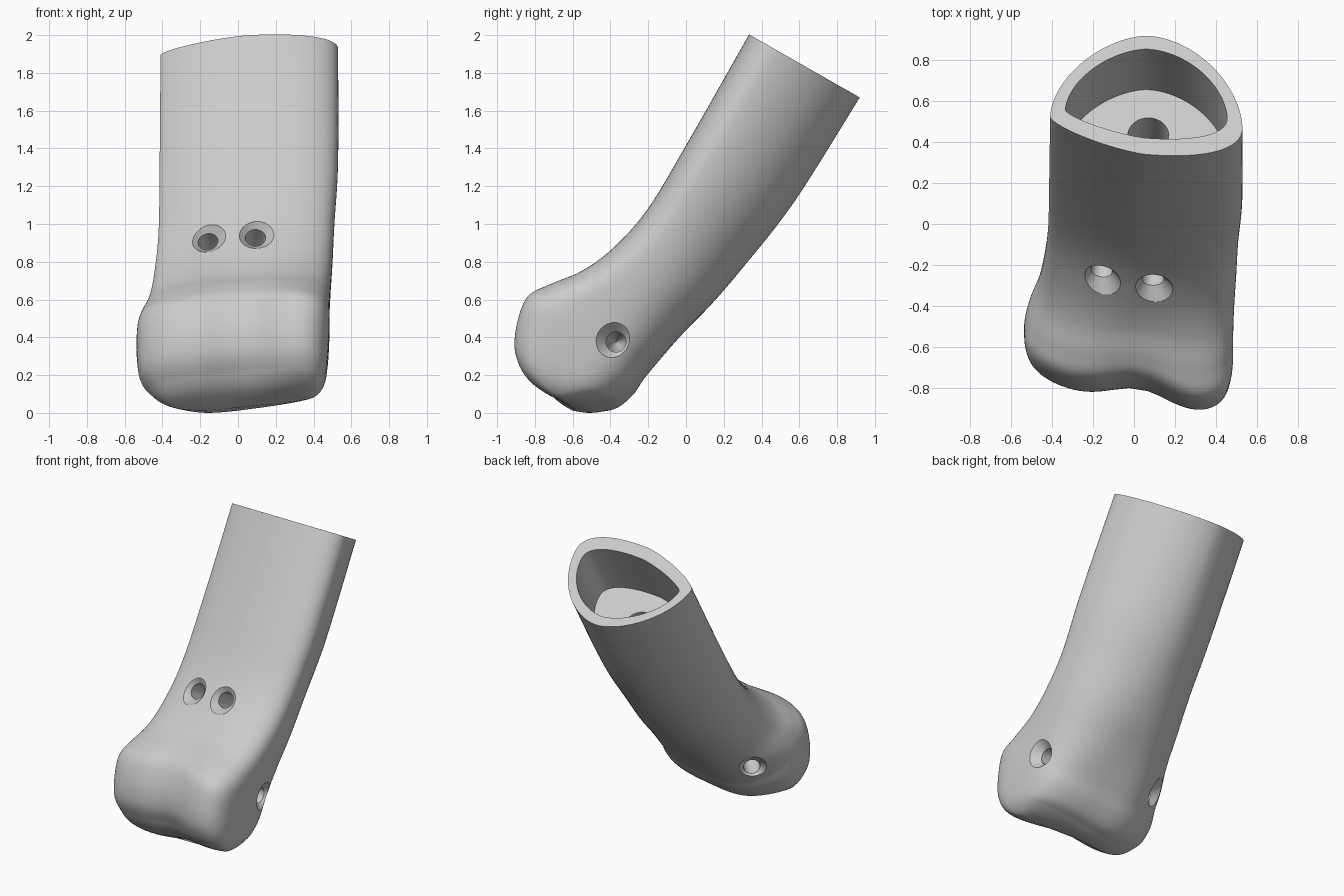
import bpy, bmesh, math
from mathutils import Vector

if "Cube" in bpy.data.objects:
    bpy.data.objects.remove(bpy.data.objects["Cube"])

grey = bpy.data.materials.new("light grey")
grey.use_nodes = True
grey.diffuse_color = (0.6, 0.6, 0.6, 1)
grey.node_tree.nodes["Principled BSDF"].inputs["Base Color"].default_value = (0.6, 0.6, 0.6, 1)

AXIS = Vector((0, 0.495, 0.869))
SIDES = 96

# Stations: front y, z; back y, z; x min, max; widest depth; front and back roundness; knuckle shear
STATIONS = [
    (.34, 2, .92, 1.67, -.41, .53, .27, 2.3, 1.75, 0),
    (0, 1.4, .575, 1.12, -.415, .53, .28, 2.5, 1.8, 0),
    (-.2, 1.07, .31, .78, -.42, .51, .3, 2.6, 1.9, 0),
    (-.38, .87, .14, .58, -.44, .5, .33, 2.8, 2.1, .05),
    (-.55, .755, -.02, .41, -.47, .49, .38, 3, 2.3, .3),
    (-.72, .695, -.14, .27, -.515, .485, .42, 3.2, 2.6, .65),
    (-.84, .64, -.22, .17, -.535, .485, .45, 3.4, 2.8, 1),
    (-.9, .5, -.28, .085, -.535, .48, .5, 3.4, 2.8, 1),
    (-.915, .36, -.36, .02, -.515, .47, .5, 3.2, 2.8, 1),
    (-.88, .25, -.44, 0, -.465, .455, .5, 3, 2.8, 1),
    (-.82, .16, -.52, 0, -.41, .43, .5, 2.8, 2.6, 1),
    (-.74, .09, -.59, .015, -.34, .4, .5, 2.5, 2.5, 1),
    (-.68, .055, -.64, .03, -.28, .36, .5, 2.5, 2.5, 1),
]


def blend(i, t):
    """Catmull-Rom blend between station i and the next."""
    p = [STATIONS[max(0, min(len(STATIONS) - 1, i + o))] for o in (-1, 0, 1, 2)]
    return [b + t / 2 * (c - a + t * (2 * a - 5 * b + 4 * c - d + t * (3 * (b - c) + d - a)))
            for a, b, c, d in zip(*p)]


def ring(s):
    """Rounded-triangle to rounded-box cross-section."""
    fy, fz, by, bz, x0, x1, wide, nf, nb, k = s
    closing = min(1, math.hypot(by - fy, bz - fz) / .5)
    points = []
    for j in range(SIDES):
        a = math.tau * j / SIDES
        c, q = math.cos(a), math.sin(a)
        n = nb if q > 0 else nf
        if c < 0:  # the right half slopes away more
            n *= 1 - .25 * k if q > 0 else 1 - .38 * (1 - k)
        elif q > 0:  # the left flank of the knuckle is flatter
            n *= 1 + .3 * k
        u = math.copysign(abs(c) ** (2 / n), c)
        h = math.copysign(abs(q) ** (2 / n), q)
        v = wide + h * ((1 - wide) if q > 0 else wide)
        v -= .06 * u * (1 - k) * (1 - v)
        x = (x0 + x1) / 2 + u * (x1 - x0) / 2
        y, z = fy + v * (by - fy), fz + v * (bz - fz)
        # Twin knuckles: one further forward, one lower
        groove = .085 * math.exp(-((x - .03) / .2) ** 2)
        lean = .5 + (.5 - v) * closing
        y += k * lean * (groove - .2 * (x - .15))
        z += k * lean * .07 * (x - .45)
        z += k * (1 - lean) * .15 * (math.hypot(x + .2, .08) - .08)
        points.append(Vector((x, y, z)))
    return points


def loft(name, rings):
    bm = bmesh.new()
    rows = [[bm.verts.new(p) for p in r] for r in rings]
    for a, b in zip(rows, rows[1:]):
        for j in range(SIDES):
            m = (j + 1) % SIDES
            bm.faces.new((a[j], a[m], b[m], b[j]))
    bm.faces.new(rows[0])
    bm.faces.new(rows[-1])
    bmesh.ops.recalc_face_normals(bm, faces=bm.faces)
    mesh = bpy.data.meshes.new(name)
    bm.to_mesh(mesh)
    bm.free()
    obj = bpy.data.objects.new(name, mesh)
    bpy.context.collection.objects.link(obj)
    mesh.materials.append(grey)
    return obj


def drill(name, start, direction, profile):
    """Round cutter from (depth, radius) pairs."""
    d = Vector(direction).normalized()
    e = d.orthogonal().normalized()
    f = d.cross(e)
    angles = [math.tau * j / SIDES for j in range(SIDES)]
    return loft(name, [[Vector(start) + d * t + r * (e * math.cos(a) + f * math.sin(a))
                        for a in angles] for t, r in profile])


# Shaft and knuckle in one skin
rings = [ring(blend(i, t / 6)) for i in range(len(STATIONS) - 1) for t in range(6)]
rings.append(ring(STATIONS[-1]))
bone = loft("finger_segment", rings)

# Socket in the open end, with a bore in its floor
rim = list(STATIONS[0])
for i, d in enumerate((.08, -.046, -.065, .037, .075, -.075)):
    rim[i] += d
inner = ring(rim)
cutters = [loft("socket_cutter", [[p + AXIS * d for p in inner] for d in (.2, -.4)])]
floor = Vector((.07, .63, 1.835)) - AXIS * .4
cutters.append(drill("bore_cutter", floor, -AXIS, ((-.05, .1), (.35, .1))))

# Countersunk holes with tapered ends: two on the front, one low on each side
SINK = ((-.04, .13), (.04, .053), (.3, .053), (.42, .004))
for name, start, direction in (
    ("front_hole_right", (-.165, -.26, .93), (.15, .8, -.58)),
    ("front_hole_left", (.093, -.31, .955), (0, .82, -.57)),
    ("side_hole_left", (.46, -.37, .375), (-1, 0, 0)),
    ("side_hole_right", (-.32, -.28, .32), (.65, -.72, .15)),
):
    # Slide each cutter on to the skin
    way = Vector(direction).normalized()
    hit, place, _, _ = bone.ray_cast(Vector(start) - way * .5, way)
    cutters.append(drill(name + "_cutter", place if hit else start, way, SINK))

bpy.context.view_layer.objects.active = bone
bone.select_set(True)
for cutter in cutters:
    mod = bone.modifiers.new(cutter.name, "BOOLEAN")
    mod.operation, mod.solver, mod.object = "DIFFERENCE", "EXACT", cutter
    bpy.ops.object.modifier_apply(modifier=mod.name)
    bpy.data.objects.remove(cutter)
bpy.ops.object.shade_smooth_by_angle(angle=math.radians(32))
